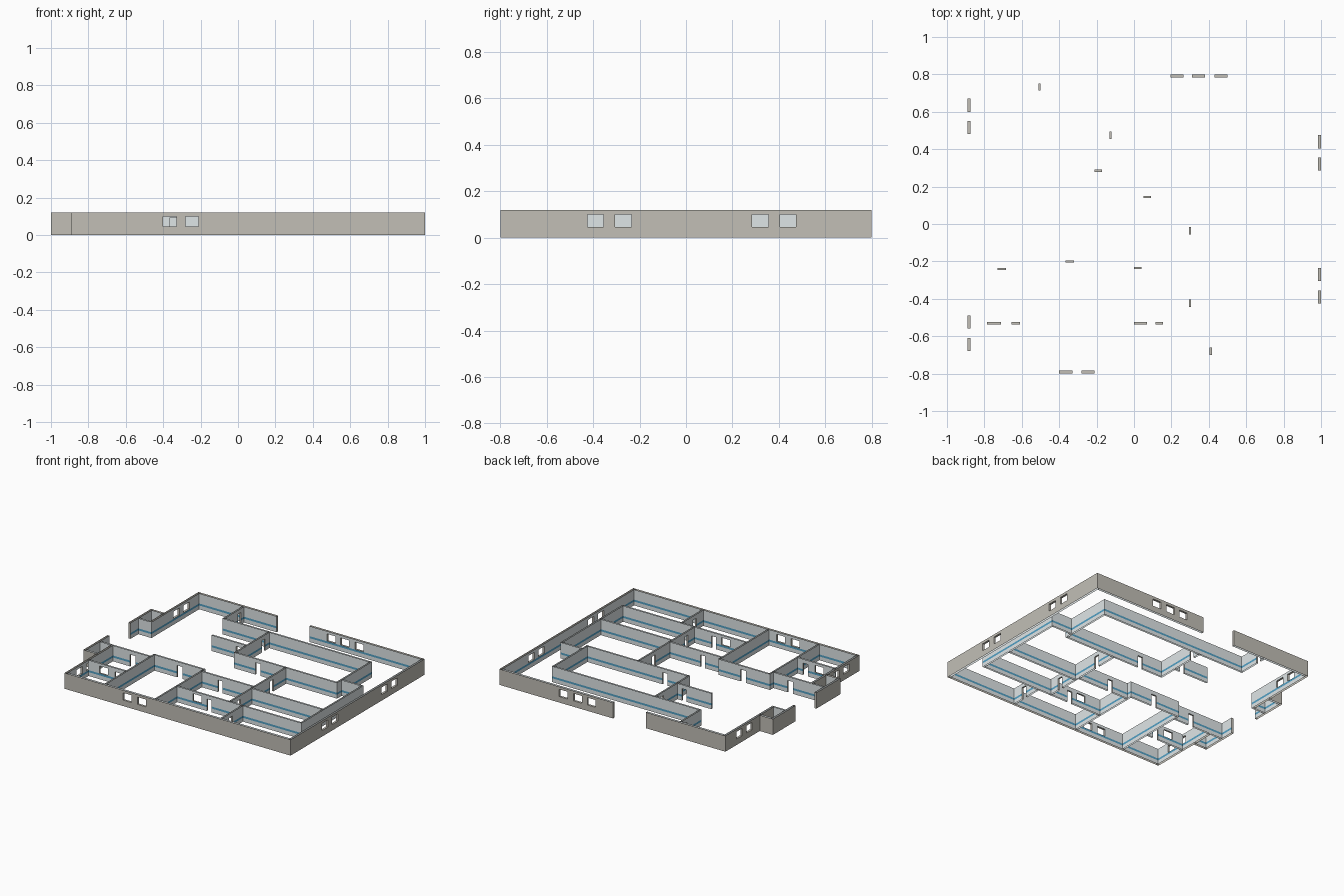
import bpy, bmesh

if "Cube" in bpy.data.objects:
    bpy.data.objects.remove(bpy.data.objects["Cube"])

H = 0.12                                # wall height
STRIPE = (0.029, 0.044)
BANDS = [0, *STRIPE, 0.045, 0.09, 0.10, H]
WINDOW, DOOR = (0.045, 0.10), (0.0, 0.09)


def material(name, rgb):
    m = bpy.data.materials.new(name)
    m.diffuse_color = (*rgb, 1)
    m.use_nodes = True
    m.node_tree.nodes["Principled BSDF"].inputs["Base Color"].default_value = m.diffuse_color
    return m


MATS = [material("outside_plaster", (0.54, 0.52, 0.47)),
        material("inside_paint", (0.74, 0.79, 0.80)),
        material("blue_stripe", (0.09, 0.36, 0.56))]


def wall(name, axis, pos, a, b, thick=0.012, outside=0, windows=(), doors=()):
    """Open-topped wall along an axis; outside = +1/-1 marks the outdoor side."""
    bm = bmesh.new()
    holes = [(s, e, *WINDOW) for s, e in windows] + [(s, e, *DOOR) for s, e in doors]
    cuts = sorted({a, b, *[v for h in holes for v in h[:2]]})

    def quad(pts, normal, mat):
        vs = [bm.verts.new((s, o, z) if axis == 'x' else (o, s, z)) for s, o, z in pts]
        f = bm.faces.new(vs)
        f.material_index = mat
        f.normal_update()
        n = normal if axis == 'x' else (normal[1], normal[0], normal[2])
        if sum(p * q for p, q in zip(f.normal, n)) < 0:
            f.normal_flip()

    def paint(z0, z1):
        return 2 if z0 >= STRIPE[0] and z1 <= STRIPE[1] else 1

    # two long sides, leaving the openings free
    for side in (-1, 1):
        o = pos + side * thick / 2
        for s0, s1 in zip(cuts, cuts[1:]):
            for z0, z1 in zip(BANDS, BANDS[1:]):
                s, z = (s0 + s1) / 2, (z0 + z1) / 2
                if any(h[0] < s < h[1] and h[2] < z < h[3] for h in holes):
                    continue
                quad([(s0, o, z0), (s1, o, z0), (s1, o, z1), (s0, o, z1)],
                     (0, side, 0), 0 if side == outside else paint(z0, z1))
    o0, o1 = pos - thick / 2, pos + thick / 2
    # end faces
    for s, d in ((a, -1), (b, 1)):
        for z0, z1 in zip(BANDS, BANDS[1:]):
            quad([(s, o0, z0), (s, o1, z0), (s, o1, z1), (s, o0, z1)],
                 (d, 0, 0), 0 if outside else paint(z0, z1))
    # reveals of windows and doors
    for s0, s1, z0, z1 in holes:
        for s, d in ((s0, 1), (s1, -1)):
            quad([(s, o0, z0), (s, o1, z0), (s, o1, z1), (s, o0, z1)], (d, 0, 0), 0)
        for z, d in ((z0, 1), (z1, -1)):
            if z > 0:
                quad([(s0, o0, z), (s1, o0, z), (s1, o1, z), (s0, o1, z)], (0, 0, d), 0)
    bmesh.ops.remove_doubles(bm, verts=bm.verts, dist=1e-5)
    me = bpy.data.meshes.new(name)
    bm.to_mesh(me)
    bm.free()
    for m in MATS:
        me.materials.append(m)
    bpy.context.collection.objects.link(bpy.data.objects.new(name, me))


# outer walls
T = 0.016
wall("south_outer_wall", 'x', -0.792, -0.874, 0.984, T, -1,
     windows=[(-0.40, -0.33), (-0.28, -0.21)])
wall("north_outer_wall_left", 'x', 0.792, -0.874, -0.225, T, 1)
wall("north_outer_wall_right", 'x', 0.792, 0.05, 0.984, T, 1,
     windows=[(0.195, 0.265), (0.31, 0.38), (0.43, 0.50)])
wall("east_outer_wall", 'y', 0.992, -0.8, 0.8, T, 1,
     windows=[(-0.425, -0.355), (-0.305, -0.235), (0.285, 0.355), (0.405, 0.475)])
wall("west_outer_wall_north", 'y', -0.882, 0.22, 0.8, T, -1,
     windows=[(0.48, 0.55), (0.60, 0.67)])
wall("west_outer_wall_south", 'y', -0.882, -0.8, -0.24, T, -1,
     windows=[(-0.68, -0.61), (-0.56, -0.49)])

# entrance bays on the west side
wall("north_bay_front", 'y', -0.992, 0.12, 0.39, T, -1)
wall("north_bay_side", 'x', 0.382, -0.984, -0.885, T, 1)
wall("north_bay_inner", 'x', 0.22, -0.984, -0.874)
wall("south_bay_front", 'y', -0.992, -0.42, -0.13, T, -1)
wall("south_bay_side", 'x', -0.412, -0.984, -0.885, T, -1)

# south-west rooms
wall("southwest_corridor_wall", 'x', -0.24, -0.984, -0.56, doors=[(-0.73, -0.685)])
wall("southwest_room_divider", 'x', -0.53, -0.88, -0.56,
     windows=[(-0.785, -0.71)], doors=[(-0.655, -0.61)])
wall("south_room_west_wall", 'y', -0.56, -0.786, -0.194)
wall("south_room_north_wall", 'x', -0.20, -0.56, -0.14, doors=[(-0.365, -0.32)])
wall("south_room_east_wall", 'y', -0.14, -0.786, -0.194)

# middle and south-east rooms
wall("middle_corridor_wall", 'x', -0.235, -0.14, 0.30, doors=[(0.0, 0.04)])
wall("middle_room_divider", 'x', -0.53, -0.14, 0.90,
     windows=[(0.0, 0.07)], doors=[(0.115, 0.155)])
wall("southeast_room_wall", 'y', 0.41, -0.786, -0.524, doors=[(-0.70, -0.66)])
wall("east_room_west_wall", 'y', 0.30, -0.536, 0.151,
     doors=[(-0.445, -0.405), (-0.055, -0.015)])
wall("east_room_south_wall", 'x', -0.265, 0.30, 0.90)
wall("east_room_east_wall", 'y', 0.90, -0.271, 0.206)
wall("southeast_room_east_wall", 'y', 0.90, -0.536, -0.271)
wall("east_room_north_wall", 'x', 0.20, 0.725, 0.90)

# large hall and northern rooms
wall("hall_south_wall", 'x', 0.145, -0.125, 0.725, doors=[(0.05, 0.09)])
wall("hall_east_wall", 'y', 0.725, 0.139, 0.556)
wall("hall_north_wall", 'x', 0.55, -0.505, 0.725)
wall("hall_west_wall", 'y', -0.125, 0.139, 0.556, doors=[(0.455, 0.495)])
wall("lobby_wall", 'x', 0.285, -0.415, -0.125, doors=[(-0.21, -0.17)])
wall("north_room_wall", 'y', -0.505, 0.544, 0.786, doors=[(0.715, 0.75)])
